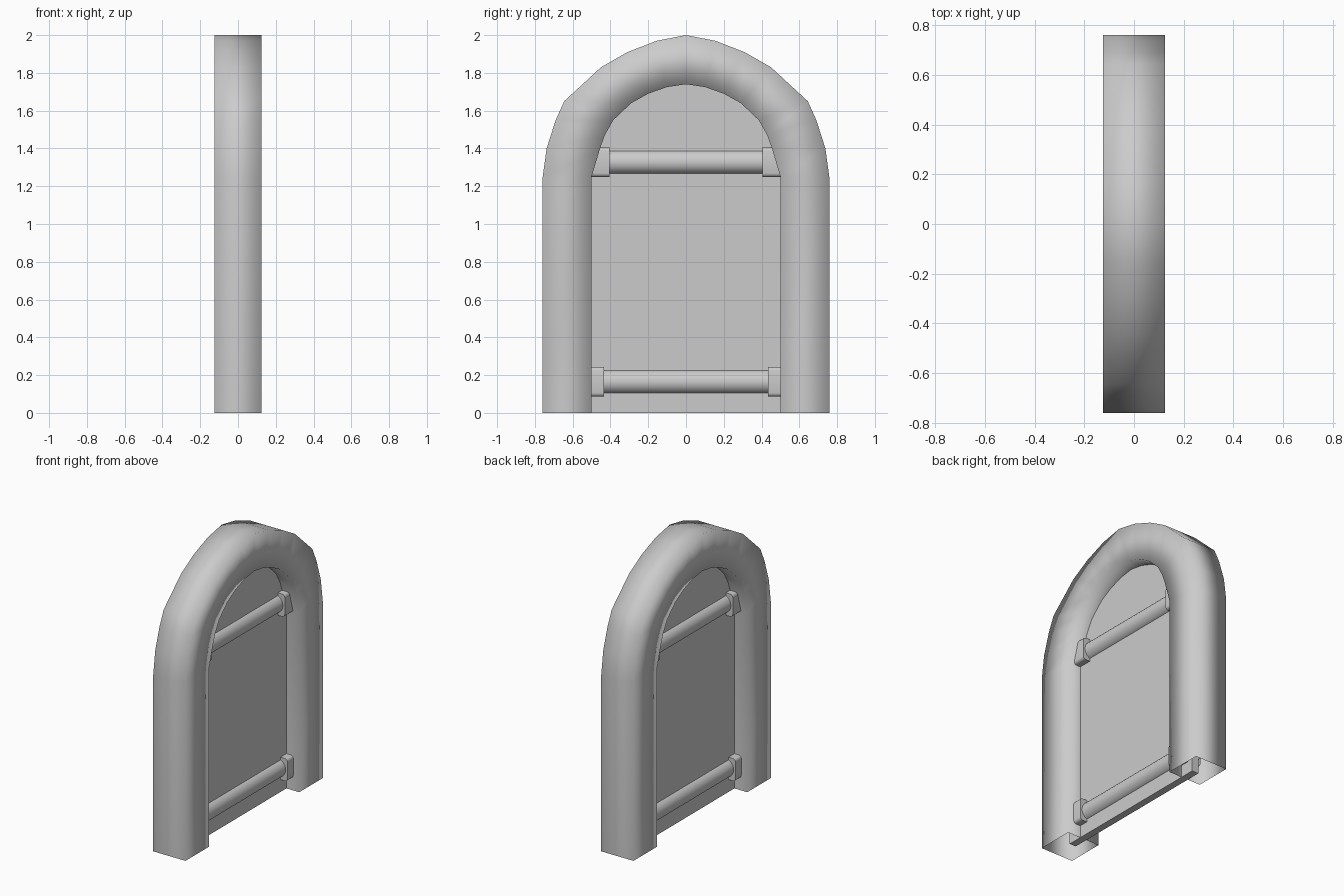
import bpy, bmesh, math

cube = bpy.data.objects.get("Cube")
if cube:
    bpy.data.objects.remove(cube, do_unlink=True)

grey = bpy.data.materials.new("light grey")
grey.use_nodes = True
colour = (0.6, 0.6, 0.6, 1)
grey.diffuse_color = colour
grey.node_tree.nodes["Principled BSDF"].inputs["Base Color"].default_value = colour


def finish(name, bm, angle):
    """Turn a bmesh into a grey object, smooth up to the given angle."""
    bmesh.ops.recalc_face_normals(bm, faces=bm.faces)
    mesh = bpy.data.meshes.new(name)
    bm.to_mesh(mesh)
    bm.free()
    mesh.materials.append(grey)
    obj = bpy.data.objects.new(name, mesh)
    bpy.context.collection.objects.link(obj)
    bpy.ops.object.select_all(action="DESELECT")
    obj.select_set(True)
    bpy.context.view_layer.objects.active = obj
    bpy.ops.object.shade_smooth_by_angle(angle=math.radians(angle))
    return obj


def mirrored(points):
    """Continue a half outline, which ends at y = 0, down the other side."""
    return points + [(-y, z) for y, z in reversed(points[:-1])]


# Half outlines of the arch as (y, z), from the foot to the crown
inner = mirrored([(0.5, 0), (0.5, 1.25), (0.455, 1.4), (0.43, 1.47), (0.385, 1.55),
                  (0.29, 1.64), (0.2, 1.69), (0.1, 1.725), (0, 1.74)])
outer = mirrored([(0.76, 0), (0.76, 1.24), (0.738, 1.4), (0.69, 1.55), (0.645, 1.65),
                  (0.45, 1.83), (0.31, 1.91), (0.155, 1.97), (0, 2)])

# Arch frame: a square tube with soft shading, open at both feet
HALF_WIDTH = 0.125
bm = bmesh.new()
rings = []
for (yi, zi), (yo, zo) in zip(inner, outer):
    corners = [(HALF_WIDTH, yi, zi), (HALF_WIDTH, yo, zo),
               (-HALF_WIDTH, yo, zo), (-HALF_WIDTH, yi, zi)]
    rings.append([bm.verts.new(c) for c in corners])
for a, b in zip(rings, rings[1:]):
    for i in range(4):
        j = (i + 1) % 4
        bm.faces.new((a[i], a[j], b[j], b[i]))
finish("arch_frame", bm, 180)

# Thin panel filling the arch, with its rim hidden inside the frame
PANEL_HALF = 0.025
bm = bmesh.new()
rim = [(yi + 0.4 * (yo - yi), zi + 0.4 * (zo - zi))
       for (yi, zi), (yo, zo) in zip(inner, outer)]
face = bm.faces.new([bm.verts.new((-PANEL_HALF, y, z)) for y, z in rim])
extruded = bmesh.ops.extrude_face_region(bm, geom=[face])["geom"]
bmesh.ops.translate(bm, vec=(2 * PANEL_HALF, 0, 0),
                    verts=[g for g in extruded if isinstance(g, bmesh.types.BMVert)])
finish("arch_panel", bm, 20)

# Two round cross bars, each with a block socket at both ends
for level, z, socket_start in (("lower", 0.165, 0.435), ("upper", 1.328, 0.405)):
    bm = bmesh.new()
    bmesh.ops.create_cone(bm, cap_ends=True, segments=24, radius1=0.065,
                          radius2=0.065, depth=1.2)
    for v in bm.verts:
        x, y, h = v.co
        v.co = (x, h, z + y)
    finish(level + "_bar", bm, 40)

    for side, sign in (("left", -1), ("right", 1)):
        bm = bmesh.new()
        bmesh.ops.create_cube(bm, size=1)
        length = 0.56 - socket_start
        for v in bm.verts:
            v.co = (v.co.x * 0.158, sign * (socket_start + length / 2) + v.co.y * length,
                    z + v.co.z * 0.158)
        along = [e for e in bm.edges
                 if abs(e.verts[0].co.y - e.verts[1].co.y) > length / 2]
        bmesh.ops.bevel(bm, geom=along, offset=0.02, segments=3, profile=0.5,
                        affect="EDGES")
        finish(f"{level}_{side}_socket", bm, 40)
